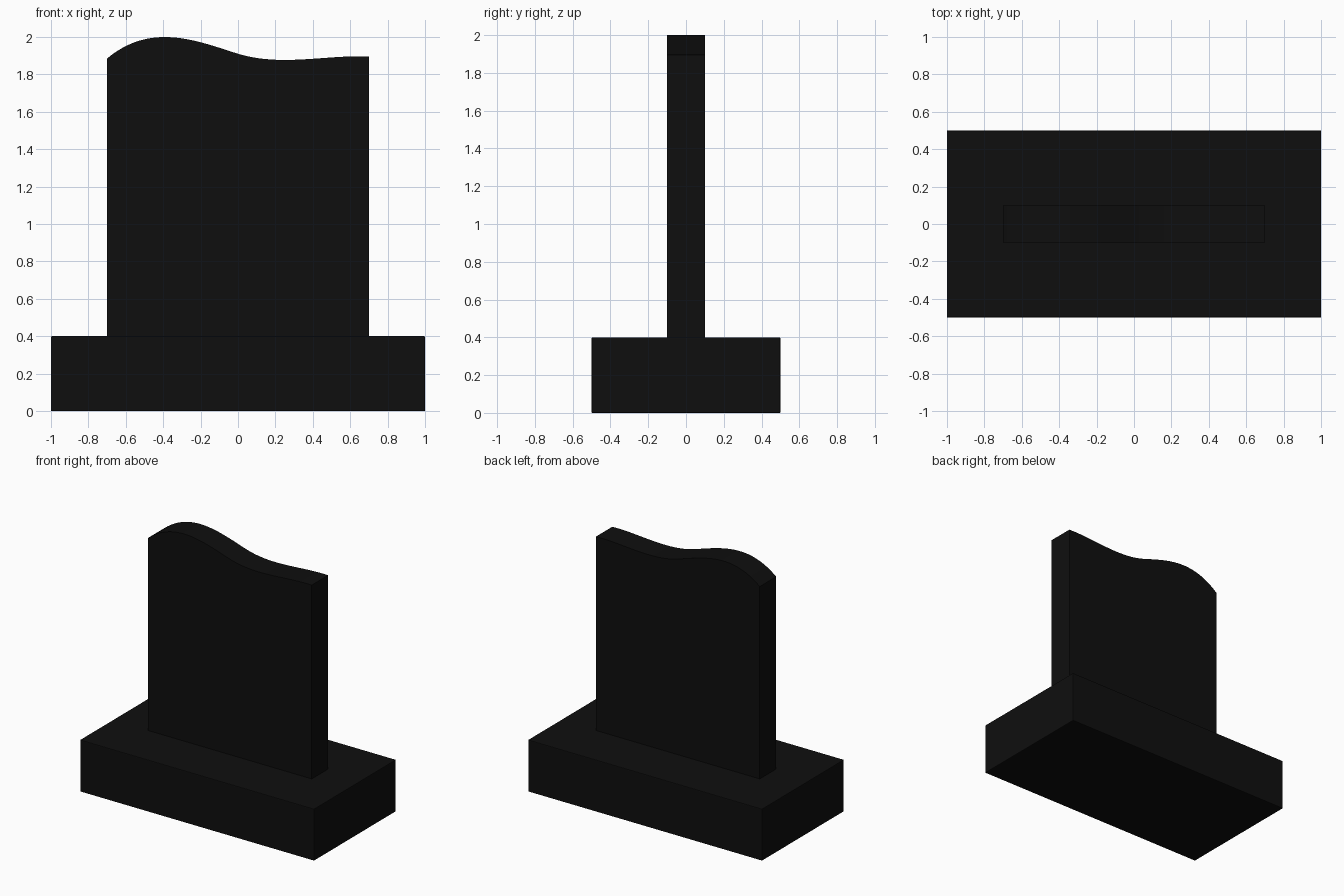
import bpy, bmesh
from mathutils import Vector
from mathutils.geometry import interpolate_bezier

if "Cube" in bpy.data.objects:
    bpy.data.objects.remove(bpy.data.objects["Cube"])

black = bpy.data.materials.new("black stone")
black.diffuse_color = (0.0045, 0.0045, 0.0045, 1)
black.use_nodes = True
black.node_tree.nodes["Principled BSDF"].inputs["Base Color"].default_value = black.diffuse_color


def finish(bm, name):
    bmesh.ops.recalc_face_normals(bm, faces=bm.faces)
    mesh = bpy.data.meshes.new(name)
    bm.to_mesh(mesh)
    bm.free()
    mesh.materials.append(black)
    obj = bpy.data.objects.new(name, mesh)
    bpy.context.collection.objects.link(obj)
    return obj


# Plinth block with a very slight edge bevel
bm = bmesh.new()
bmesh.ops.create_cube(bm, size=1)
bmesh.ops.scale(bm, vec=(2, 1, 0.4), verts=bm.verts)
bmesh.ops.translate(bm, vec=(0, 0, 0.2), verts=bm.verts)
base = finish(bm, "base")
bevel = base.modifiers.new("edge bevel", "BEVEL")
bevel.width = 0.005
bevel.segments = 2

# Upright slab: wavy top made of two Bezier spans, extruded in depth
spans = [
    [(-0.7, 1.885), (-0.467, 2.078), (-0.233, 1.985), (0, 1.91)],
    [(0, 1.91), (0.233, 1.84), (0.467, 1.905), (0.7, 1.896)],
]
top = []
for span in spans:
    pts = [Vector((x, -0.1, z)) for x, z in span]
    top += interpolate_bezier(*pts, 25)[:-1]
top.append(Vector((0.7, -0.1, 1.896)))
outline = [Vector((0.7, -0.1, 0.4)), Vector((-0.7, -0.1, 0.4))] + top

bm = bmesh.new()
front = bm.faces.new([bm.verts.new(p) for p in outline])
new = bmesh.ops.extrude_face_region(bm, geom=[front], use_keep_orig=True)["geom"]
bmesh.ops.translate(bm, vec=(0, 0.2, 0),
                    verts=[g for g in new if isinstance(g, bmesh.types.BMVert)])
slab = finish(bm, "upright_slab")

# Smooth the wave, keep the corners sharp
bpy.ops.object.select_all(action="DESELECT")
slab.select_set(True)
bpy.context.view_layer.objects.active = slab
bpy.ops.object.shade_smooth_by_angle(angle=0.52)
